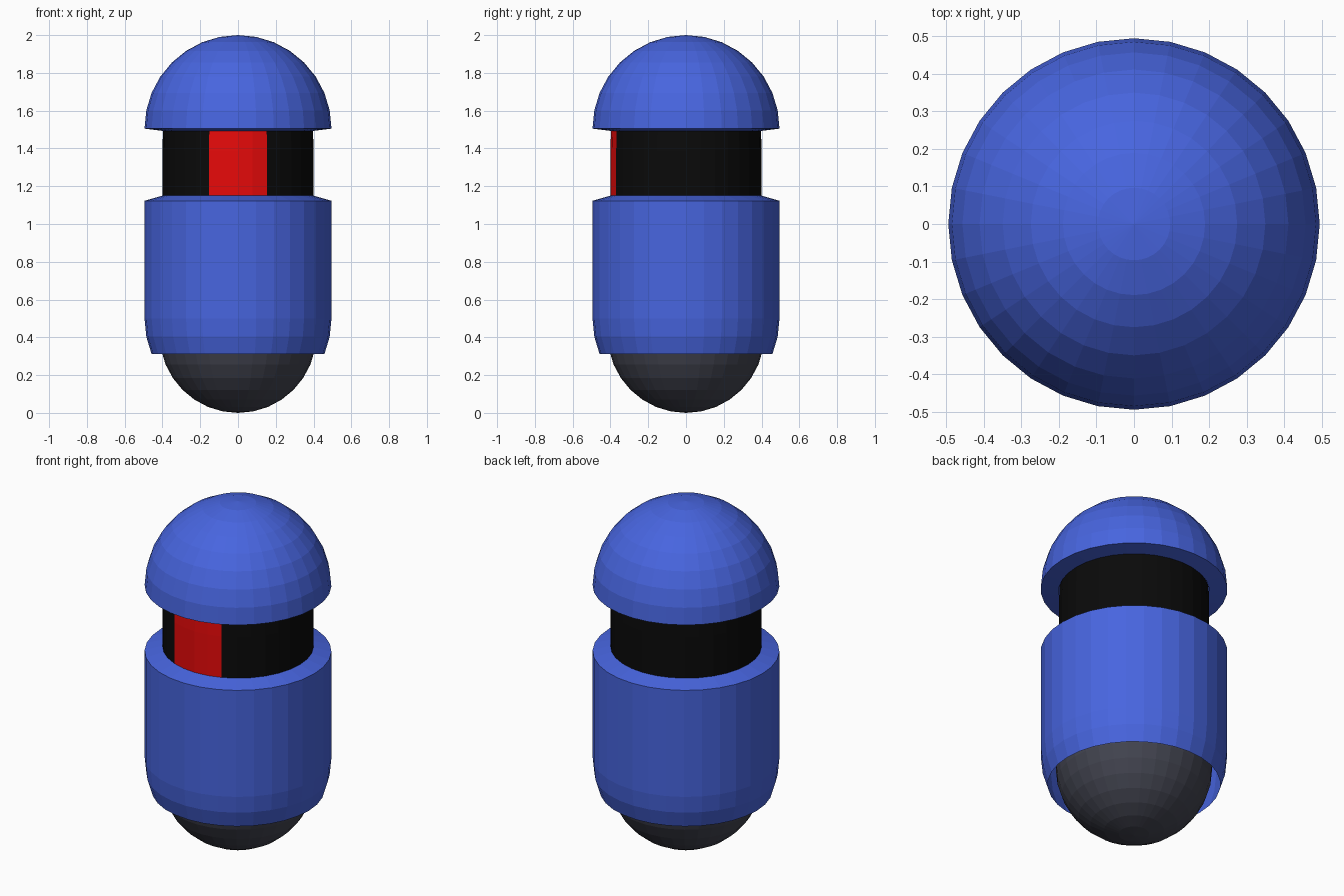
import bpy, bmesh
from math import sin, cos, pi, radians, atan2

if "Cube" in bpy.data.objects:
    bpy.data.objects.remove(bpy.data.objects["Cube"])

SEG = 32


def material(name, color):
    m = bpy.data.materials.new(name)
    m.diffuse_color = (*color, 1)
    m.use_nodes = True
    m.node_tree.nodes["Principled BSDF"].inputs["Base Color"].default_value = m.diffuse_color
    return m


def arc(radius, centre, start, end):
    """Profile points on a circle every 11.25 degrees of latitude."""
    steps = round((end - start) / 11.25)
    return [(radius * cos(radians(start + i * 11.25)),
             centre + radius * sin(radians(start + i * 11.25))) for i in range(steps + 1)]


def lathe(name, profile, *mats):
    """Flat-shaded surface of revolution from (radius, z), bottom to top."""
    bm = bmesh.new()
    rings = []
    for r, z in profile:
        if r < 1e-5:
            rings.append([bm.verts.new((0, 0, z))] * SEG)
        else:
            rings.append([bm.verts.new((r * cos(2 * pi * i / SEG), r * sin(2 * pi * i / SEG), z))
                          for i in range(SEG)])
    for low, high in zip(rings, rings[1:]):
        for i in range(SEG):
            j = (i + 1) % SEG
            bm.faces.new(dict.fromkeys((low[i], low[j], high[j], high[i])))
    mesh = bpy.data.meshes.new(name)
    bm.to_mesh(mesh)
    bm.free()
    for m in mats:
        mesh.materials.append(m)
    ob = bpy.data.objects.new(name, mesh)
    bpy.context.collection.objects.link(ob)
    return ob


blue = material("blue", (0.064, 0.13, 0.74))
black = material("black", (0.003, 0.003, 0.003))
dark = material("dark_grey", (0.055, 0.058, 0.08))
red = material("red", (0.8, 0.003, 0.003))

# Head dome with slightly conical underside
lathe("head_dome", [(0.40, 1.493)] + arc(0.495, 1.505, 0, 90), blue)

# Body shell, open at the bottom, top sloping up to the neck
lathe("body_shell", arc(0.495, 0.50, -22.5, 0) + [(0.495, 1.123), (0.40, 1.15)], blue)

# Rounded base inside the shell
lathe("base_ball", arc(0.415, 0.415, -90, 90), dark)

# Neck band with a red window on the front four faces
band = lathe("neck_band", [(0.40, 1.14), (0.40, 1.39), (0.397, 1.50)], black, red)
for f in band.data.polygons:
    if abs(atan2(f.center.x, -f.center.y)) < radians(22.5):
        f.material_index = 1
